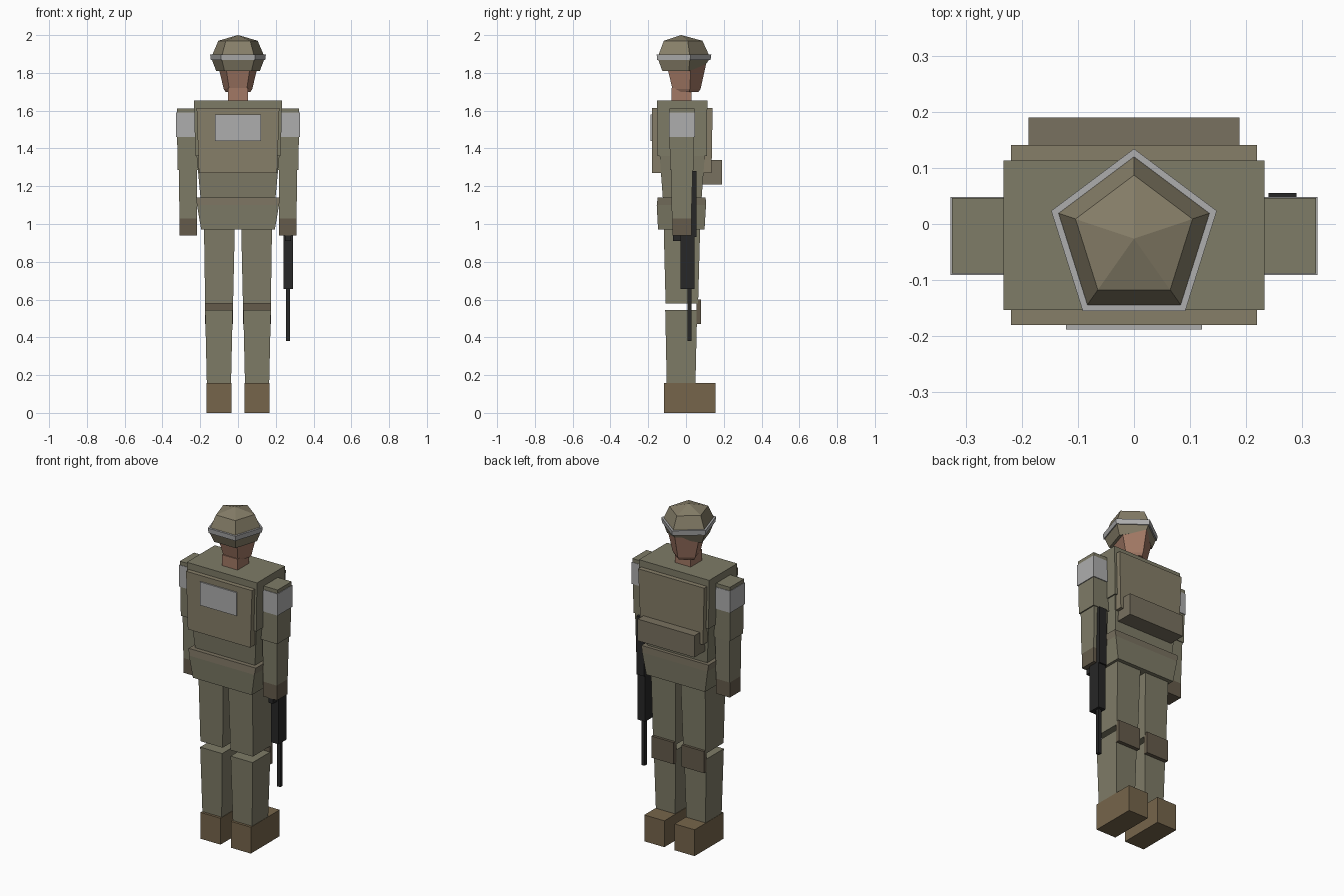
import bpy, math

if "Cube" in bpy.data.objects:
    bpy.data.objects.remove(bpy.data.objects["Cube"])


def material(name, r, g, b):
    m = bpy.data.materials.new(name)
    m.diffuse_color = (r, g, b, 1)
    m.use_nodes = True
    m.node_tree.nodes["Principled BSDF"].inputs["Base Color"].default_value = m.diffuse_color
    return m


CLOTH = material("olive_cloth", .21, .20, .135)
VEST = material("khaki", .24, .21, .14)
BELT = material("belt_brown", .19, .165, .115)
SKIN = material("skin", .36, .19, .13)
GLOVE = material("glove_brown", .13, .105, .07)
BOOT = material("boot_brown", .18, .13, .07)
BLACK = material("gun_black", .02, .02, .02)
GREY = material("pale_grey", .42, .42, .42)


def loft(name, rings, mat, mirror=False):
    """Join rings of equal point count into a closed solid."""
    n = len(rings[0])
    verts = [p for r in rings for p in r]
    faces = [tuple(reversed(range(n))),
             tuple(range(len(verts) - n, len(verts)))]
    for k in range(len(rings) - 1):
        for i in range(n):
            a, b = k * n + i, k * n + (i + 1) % n
            faces.append((a, b, b + n, a + n))
    mesh = bpy.data.meshes.new(name)
    mesh.from_pydata(verts, [], faces)
    mesh.materials.append(mat)
    ob = bpy.data.objects.new(name, mesh)
    bpy.context.collection.objects.link(ob)
    if mirror:
        ob.modifiers.new("Mirror", 'MIRROR').use_mirror_merge = False
    return ob


def block(name, z0, z1, low, high, mat, mirror=False):
    """Tapered box; low and high are (x0, x1, y0, y1)."""
    def rect(r, z):
        return [(r[0], r[2], z), (r[1], r[2], z), (r[1], r[3], z), (r[0], r[3], z)]
    return loft(name, [rect(low, z0), rect(high or low, z1)], mat, mirror)


def pentagon(r, cy, z, lift=0):
    """Five-sided ring with a corner towards +y, which may be lifted."""
    pts = []
    for i in range(5):
        a = math.pi / 2 + i * math.tau / 5
        pts.append((.97 * r * math.cos(a), cy + r * math.sin(a), z + (lift if i == 0 else 0)))
    return pts


# Legs and boots
block("boots", 0, .158, (.034, .167, -.117, .157), None, BOOT, True)
block("shins", .155, .545, (.037, .165, -.102, .05), (.028, .174, -.11, .059), CLOTH, True)
block("thighs", .58, .98, (.026, .174, -.108, .064), (.017, .18, -.118, .075), CLOTH, True)
block("knee_pads", .47, .60, (.026, .174, .055, .08), None, GLOVE, True)

# Torso
block("hips", .97, 1.10, (-.195, .195, -.148, .098), (-.217, .217, -.155, .106), CLOTH)
block("belt", 1.10, 1.14, (-.217, .217, -.155, .106), (-.223, .223, -.15, .104), BELT)
block("abdomen", 1.10, 1.37, (-.195, .195, -.12, .08), (-.22, .22, -.14, .10), CLOTH)
block("chest", 1.36, 1.655, (-.226, .226, -.15, .11), (-.233, .233, -.153, .113), CLOTH)

# Vest plates, pouch and back patch
block("rear_plate", 1.27, 1.615, (-.207, .207, -.18, -.13), (-.219, .219, -.18, -.14), VEST)
block("chest_plate", 1.27, 1.615, (-.207, .207, .08, .135), (-.219, .219, .10, .141), VEST)
block("chest_pouch", 1.21, 1.34, (-.188, .188, .08, .19), None, BELT)
block("back_patch", 1.44, 1.58, (-.121, .121, -.188, -.175), None, GREY)

# Arms, bands and hands
block("upper_arms", 1.285, 1.612, (.212, .32, -.085, .04), (.215, .324, -.088, .046), CLOTH, True)
block("arm_bands", 1.46, 1.59, (.21, .327, -.091, .048), None, GREY, True)
block("forearms", 1.03, 1.29, (.218, .31, -.075, .028), (.218, .313, -.078, .036), CLOTH, True)
block("hands", .94, 1.03, (.218, .31, -.072, .028), None, GLOVE, True)

# Slung rifle on the +x side
block("rifle_stock", .93, 1.28, (.24, .29, .018, .055), None, BLACK)
block("rifle_body", .655, .95, (.24, .29, -.03, .046), None, BLACK)
block("rifle_grip", .91, .95, (.25, .28, -.07, -.02), None, BLACK)
block("rifle_barrel", .38, .66, (.255, .276, .007, .029), None, BLACK)

# Neck and five-sided head
block("neck", 1.64, 1.72, (-.052, .052, -.078, .03), None, SKIN)
loft("head", [pentagon(.072, -.005, 1.70), pentagon(.082, -.005, 1.715),
              pentagon(.117, -.01, 1.85)], SKIN)

# Five-sided helmet: skirt, pale rim and faceted dome
loft("helmet_skirt", [pentagon(.125, -.024, 1.81, .03), pentagon(.152, -.026, 1.875)], VEST)
loft("helmet_rim", [pentagon(.156, -.026, 1.868), pentagon(.16, -.026, 1.898)], GREY)
loft("helmet_dome", [pentagon(.147, -.026, 1.895), pentagon(.143, -.026, 1.905),
                     pentagon(.113, -.026, 1.97), pentagon(.001, -.026, 2.0)], VEST)
